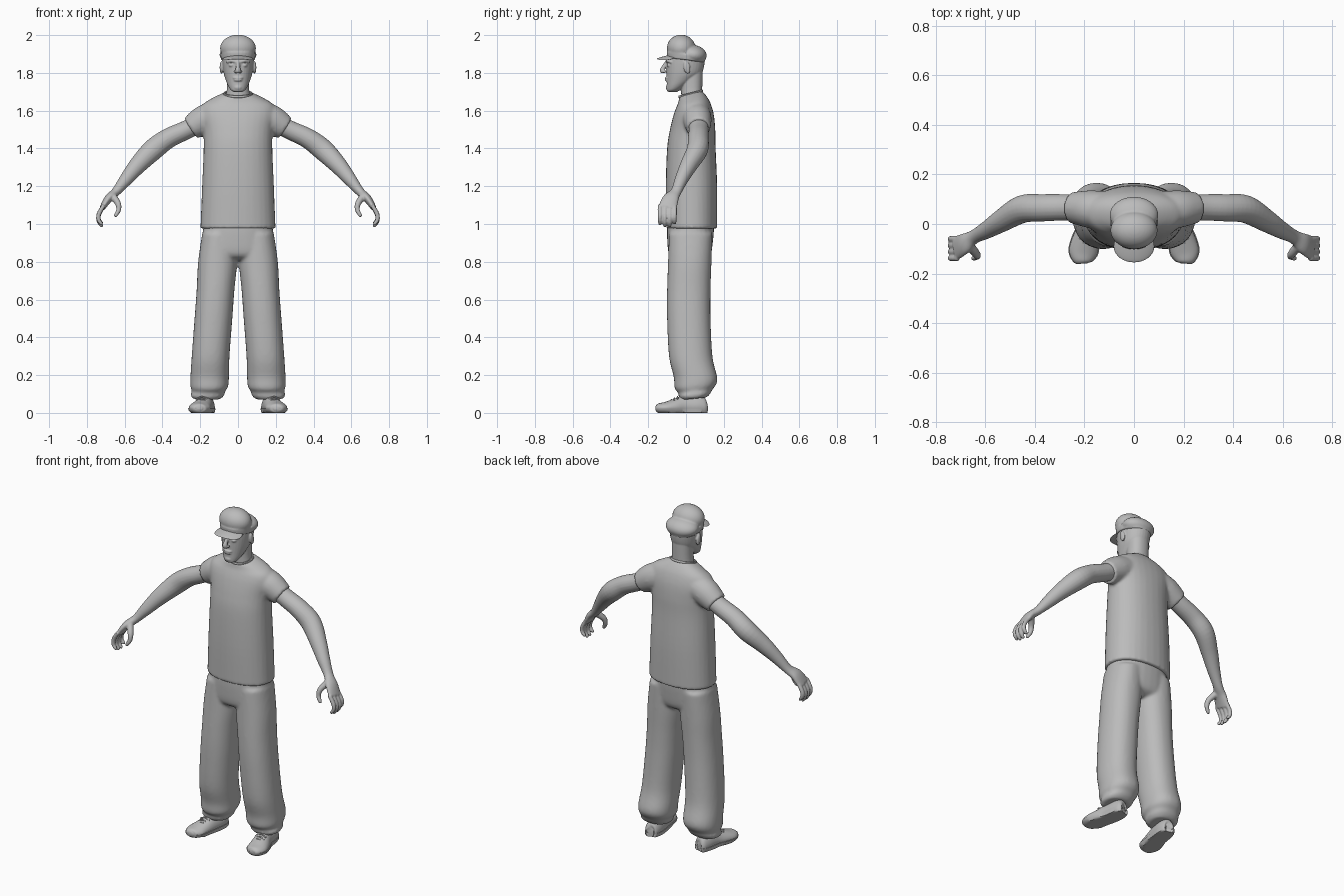
import bpy
import bmesh
import math
from mathutils import Vector, Matrix

default = bpy.data.objects.get("Cube")
if default:
    bpy.data.objects.remove(default, do_unlink=True)

GREY = (0.5, 0.5, 0.5, 1)
clay = bpy.data.materials.new("plain grey")
clay.use_nodes = True
clay.diffuse_color = GREY
clay.node_tree.nodes["Principled BSDF"].inputs["Base Color"].default_value = GREY


def smooth_rings(rings, steps=5):
    """Catmull-Rom interpolation through a list of ring tuples."""
    padded = [rings[0]] + list(rings) + [rings[-1]]
    result = []
    for a, b, c, d in zip(padded, padded[1:], padded[2:], padded[3:]):
        for i in range(steps):
            t = i / steps
            result.append([q + (r - p + (2 * p - 5 * q + 4 * r - s + (3 * (q - r) + s - p) * t) * t) * t / 2
                           for p, q, r, s in zip(a, b, c, d)])
    return result + [list(rings[-1])]


def skin(bm, loops):
    """Bridge vertex loops and close both ends."""
    loops = [[bm.verts.new(co) for co in loop] for loop in loops]
    count = len(loops[0])
    for low, high in zip(loops, loops[1:]):
        for i in range(count):
            j = (i + 1) % count
            bm.faces.new((low[i], low[j], high[j], high[i]))
    bm.faces.new(loops[0])
    bm.faces.new(loops[-1])


def circle(power, count=32):
    """Unit superellipse."""
    for i in range(count):
        angle = math.tau * i / count
        c, s = math.cos(angle), math.sin(angle)
        yield math.copysign(abs(c) ** power, c), math.copysign(abs(s) ** power, s)


def stack(bm, rings, side=1, power=0.9):
    """Level rings: height, centre x, half width, front y, back y, tilt."""
    loops = []
    for z, x, half, front, back, tilt in smooth_rings(rings):
        mid, depth = (front + back) / 2, (back - front) / 2
        loops.append([(side * (x + half * c), mid + depth * s, z + tilt * depth * s)
                      for c, s in circle(power)])
    skin(bm, loops)


def tube(bm, rings, side=1, across=(0, 1, 0), low=-9, high=9, grow=1):
    """Rings square to a path: x, y, z, half thickness, half width."""
    path = smooth_rings(rings)
    loops = []
    for i, (x, y, z, thick, wide) in enumerate(path):
        along = Vector(path[min(i + 1, len(path) - 1)][:3]) - Vector(path[max(i - 1, 0)][:3])
        along.normalize()
        v = Vector(across)
        v = (v - along * v.dot(along)).normalized()
        u = v.cross(along)
        loop = []
        for c, s in circle(1, 20):
            p = Vector((x, y, z)) + (u * c * thick + v * s * wide) * grow
            loop.append((side * p.x, p.y, min(max(p.z, low), high)))
        loops.append(loop)
    skin(bm, loops)


def ball(bm, centre, size, pitch=0):
    matrix = Matrix.Translation(centre) @ Matrix.Rotation(pitch, 4, "X") @ Matrix.Diagonal((*size, 1))
    return bmesh.ops.create_uvsphere(bm, u_segments=32, v_segments=20, radius=1, matrix=matrix)["verts"]


def finish(name, bm, voxel=0, soften=0):
    """Make an object, optionally fusing its shells into one surface."""
    bmesh.ops.recalc_face_normals(bm, faces=bm.faces)
    mesh = bpy.data.meshes.new(name)
    bm.to_mesh(mesh)
    bm.free()
    mesh.materials.append(clay)
    obj = bpy.data.objects.new(name, mesh)
    bpy.context.collection.objects.link(obj)
    bpy.ops.object.select_all(action="DESELECT")
    obj.select_set(True)
    bpy.context.view_layer.objects.active = obj
    bpy.ops.object.shade_smooth_by_angle(angle=math.radians(45))
    if voxel:
        fuse = obj.modifiers.new("fuse", "REMESH")
        fuse.mode = "VOXEL"
        fuse.voxel_size = voxel
        fuse.use_smooth_shade = True
        relax = obj.modifiers.new("relax", "SMOOTH")
        relax.iterations = soften
    return obj


# Trousers: hips and two loose legs gathered at the ankle
bm = bmesh.new()
stack(bm, [(1.01, 0, .18, -.1, .15, 0), (.93, 0, .19, -.1, .145, 0), (.84, 0, .2, -.09, .13, 0),
           (.81, 0, .17, -.05, .09, 0)])
for side in (1, -1):
    stack(bm, [(.95, .1, .09, -.09, .14, 0), (.8, .108, .103, -.095, .135, 0), (.65, .119, .1, -.1, .13, 0),
               (.5, .13, .1, -.1, .13, 0), (.3, .145, .1, -.09, .14, 0), (.19, .15, .102, -.065, .165, 0),
               (.14, .152, .1, -.06, .16, .1), (.115, .156, .088, -.04, .14, .1),
               (.095, .162, .09, -.04, .13, .1), (.075, .165, .075, -.025, .11, .1)], side)
finish("trousers", bm, .009, 6)

# Shirt: body, sloping shoulders and short sleeves
bm = bmesh.new()
stack(bm, [(.975, 0, .199, -.105, .165, 0), (1.2, 0, .19, -.107, .165, 0), (1.4, 0, .182, -.1, .157, 0),
           (1.5, 0, .185, -.085, .155, 0), (1.58, 0, .2, -.065, .147, 0), (1.63, 0, .188, -.05, .13, .1),
           (1.66, 0, .145, -.04, .11, .2), (1.69, 0, .08, -.035, .085, .25)])
for side in (1, -1):
    tube(bm, [(.1, .05, 1.58, .08, .08), (.18, .06, 1.55, .079, .076), (.25, .066, 1.507, .064, .063)], side)
finish("shirt", bm, .009, 4)

# Collar band
bpy.ops.mesh.primitive_torus_add(major_radius=.072, minor_radius=.007, major_segments=40, minor_segments=10,
                                 location=(0, .025, 1.689), rotation=(.25, 0, 0))
collar = bpy.context.object
collar.name = "collar"
collar.scale.y = .86
collar.data.materials.append(clay)
bpy.ops.object.shade_smooth_by_angle()

# Arms with bent elbows, cupped hands, four fingers and a thumb
for side, label in ((1, "left"), (-1, "right")):
    bm = bmesh.new()
    tube(bm, [(.2, .065, 1.535, .05, .052), (.28, .067, 1.495, .05, .053), (.37, .065, 1.453, .053, .055),
              (.45, .06, 1.393, .057, .056), (.53, .015, 1.312, .047, .046), (.59, -.022, 1.24, .036, .036),
              (.645, -.052, 1.172, .024, .029), (.685, -.08, 1.135, .022, .043), (.718, -.098, 1.085, .015, .05)],
         side)
    for finger in range(4):
        y = -.06 - .026 * finger
        reach = (.85, 1, 1, .9)[finger]
        tube(bm, [(.71, y, 1.1, .011, .012), (.736, y, 1.09 - .04 * reach, .012, .012),
                  (.738, y, 1.09 - .075 * reach, .011, .011), (.722, y, 1.09 - .1 * reach, .009, .009),
                  (.717, y, 1.09 - .106 * reach, .004, .004)], side)
    tube(bm, [(.665, -.085, 1.15, .02, .02), (.636, -.12, 1.11, .016, .017), (.632, -.131, 1.075, .013, .013),
              (.648, -.138, 1.045, .01, .01), (.653, -.138, 1.038, .004, .004)], side)
    finish(label + "_arm", bm, .005, 4)

# Head: neck, jaw, nose, brow, eyes, lips and ears
bm = bmesh.new()
stack(bm, [(1.66, 0, .066, -.025, .085, 0), (1.72, 0, .059, -.026, .086, 0), (1.85, 0, .06, -.03, .09, 0)])
stack(bm, [(1.698, 0, .022, -.088, -.05, 0), (1.712, 0, .04, -.1, -.015, .2), (1.735, 0, .054, -.102, .02, .2),
           (1.765, 0, .066, -.102, .055, .1), (1.8, 0, .076, -.103, .085, 0), (1.85, 0, .082, -.103, .098, 0),
           (1.9, 0, .084, -.1, .1, 0)], power=.95)
tube(bm, [(0, -.098, 1.862, .01, .009), (0, -.112, 1.84, .011, .01), (0, -.126, 1.815, .012, .014),
          (0, -.121, 1.801, .009, .015)], across=(1, 0, 0))
ball(bm, (0, -.1, 1.773), (.027, .012, .006))
ball(bm, (0, -.099, 1.761), (.023, .013, .006))
ball(bm, (0, -.094, 1.722), (.022, .013, .014))
for side in (1, -1):
    ball(bm, (side * .034, -.089, 1.84), (.015, .013, .009))
    ball(bm, (side * .013, -.114, 1.807), (.008, .01, .008))
    tube(bm, [(.012, -.1, 1.859, .007, .007), (.036, -.097, 1.863, .007, .007),
              (.06, -.076, 1.856, .006, .006)], side, across=(0, 0, 1))
    ball(bm, (side * .088, .005, 1.828), (.009, .018, .034), .2)
finish("head", bm, .004, 3)

# Cap crown: tall dome in front, soft puff behind, band below
bm = bmesh.new()
ball(bm, (0, -.025, 1.93), (.095, .076, .072), -.15)
ball(bm, (0, .036, 1.896), (.098, .074, .052), -.12)
stack(bm, [(1.868, 0, .09, -.1, .1, -.12), (1.9, 0, .094, -.103, .104, -.1)])
finish("cap_crown", bm, .005, 5)

# Cap peak, curved down at both sides
bm = bmesh.new()
for vert in ball(bm, (0, -.09, 1.887), (.082, .066, .007), .2):
    vert.co.z -= 2.5 * vert.co.x ** 2
finish("cap_peak", bm)

# Shoes: rounded upper, flat sole and laces
last = [(.166, .107, .025, .025, .02), (.167, .1, .025, .055, .036), (.168, .06, .025, .07, .046),
        (.178, -.01, .025, .068, .048), (.195, -.07, .025, .047, .056), (.205, -.115, .025, .032, .057),
        (.209, -.148, .025, .024, .04), (.209, -.16, .025, .012, .02)]
for side, label in ((1, "left"), (-1, "right")):
    bm = bmesh.new()
    tube(bm, last, side, across=(1, 0, 0), low=.02)
    finish(label + "_shoe_upper", bm)
    bm = bmesh.new()
    tube(bm, last, side, across=(1, 0, 0), low=0, high=.024, grow=1.06)
    finish(label + "_shoe_sole", bm)
    bm = bmesh.new()
    for row in range(3):
        y, z = -.045 - .016 * row, .085 - .008 * row
        tube(bm, [(.16, y, z - .012, .004, .004), (.19, y, z, .004, .004), (.22, y, z - .012, .004, .004)], side)
    finish(label + "_laces", bm)
